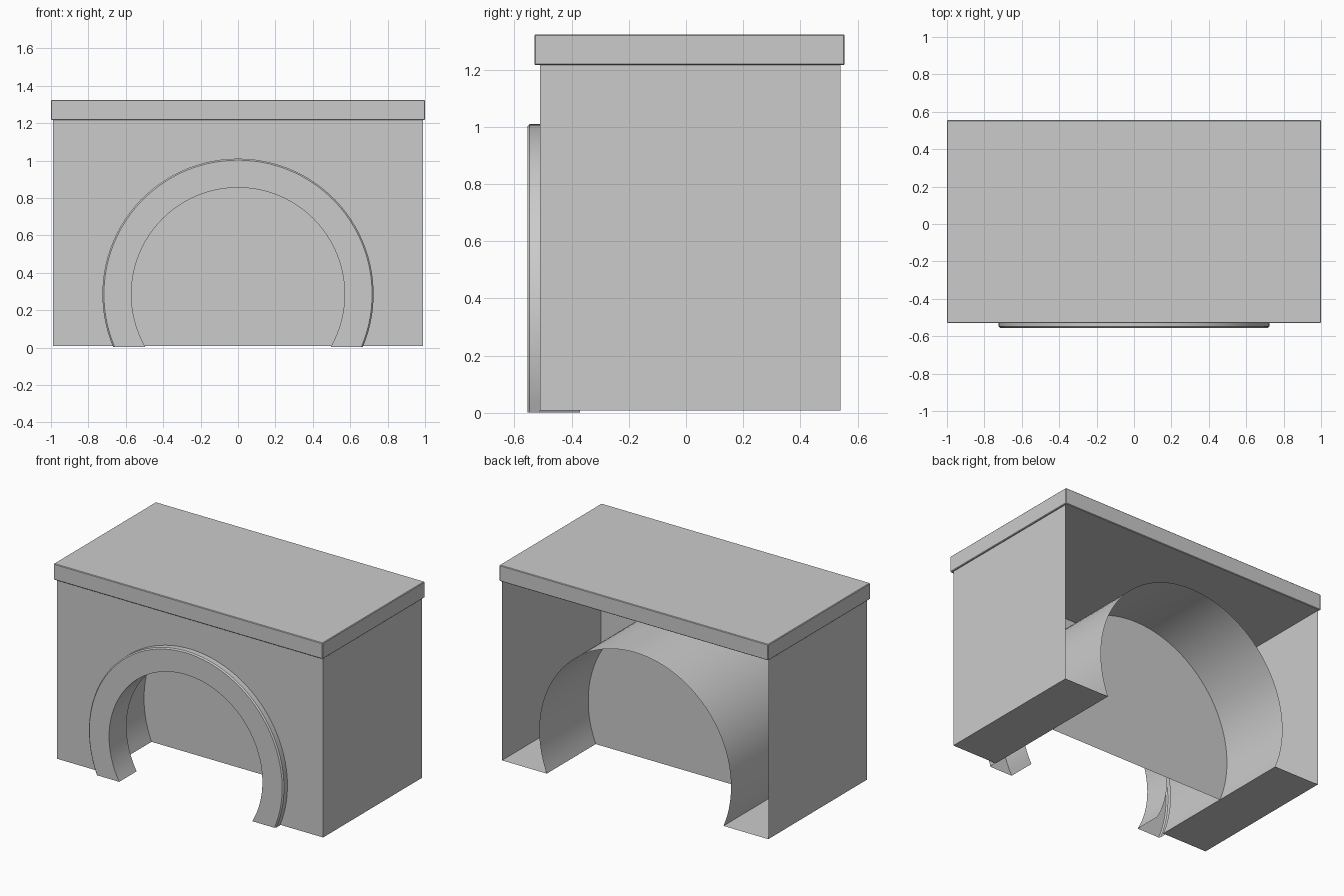
import bpy, bmesh, math

if "Cube" in bpy.data.objects:
    bpy.data.objects.remove(bpy.data.objects["Cube"])

CZ = 0.285          # height of the arch centre
FLOOR = 0.008       # underside of the body


def arc(radius, floor, steps=64):
    """Horseshoe arc in x/z from the left foot, over the top, to the right foot."""
    a0 = math.asin((floor - CZ) / radius)
    span = math.pi - 2 * a0
    pts = []
    for i in range(steps + 1):
        a = math.pi - a0 - span * i / steps
        pts.append((radius * math.cos(a), CZ + radius * math.sin(a)))
    return pts


def row(bm, pts, y):
    return [bm.verts.new((x, y, z)) for x, z in pts]


def bridge(bm, a, b):
    for i in range(len(a) - 1):
        bm.faces.new((a[i], a[i + 1], b[i + 1], b[i]))


def finish(bm, name):
    bmesh.ops.recalc_face_normals(bm, faces=bm.faces)
    me = bpy.data.meshes.new(name)
    bm.to_mesh(me)
    bm.free()
    ob = bpy.data.objects.new(name, me)
    bpy.context.collection.objects.link(ob)
    bpy.ops.object.select_all(action='DESELECT')
    ob.select_set(True)
    bpy.context.view_layer.objects.active = ob
    bpy.ops.object.shade_smooth_by_angle(angle=math.radians(30))
    return ob


# Surround body: thin shell with barrel opening, open at the back and under the lid
bm = bmesh.new()
opening = arc(0.713, FLOOR)
walls = [(0.99, FLOOR), (0.99, 1.22), (-0.99, 1.22), (-0.99, FLOOR)]
front = row(bm, opening + walls, -0.51)
back = row(bm, opening + walls, 0.54)
top = len(opening) + 1
bridge(bm, front[:top + 1], back[:top + 1])
bridge(bm, front[top + 1:] + front[:1], back[top + 1:] + back[:1])
bm.faces.new(front)
finish(bm, "surround_body")

# Panel closing the barrel halfway back
bm = bmesh.new()
bm.faces.new(row(bm, opening, 0.02))
finish(bm, "hearth_back_panel")

# Arch trim: hollow moulding with a chamfered outer edge (radius, y)
bm = bmesh.new()
section = [(0.725, -0.51), (0.725, -0.547), (0.717, -0.555),
           (0.57, -0.555), (0.57, -0.37)]
rows = [row(bm, arc(r, 0.002), y) for r, y in section]
for a, b in zip(rows, rows[1:]):
    bridge(bm, a, b)
finish(bm, "arch_trim")

# Mantel slab
bm = bmesh.new()
bmesh.ops.create_cube(bm, size=1)
for v in bm.verts:
    v.co = (v.co.x * 2.0, v.co.y * 1.085 + 0.0125, v.co.z * 0.108 + 1.27)
bmesh.ops.bevel(bm, geom=bm.edges[:], offset=0.004, segments=1, affect='EDGES')
finish(bm, "mantel_slab")
